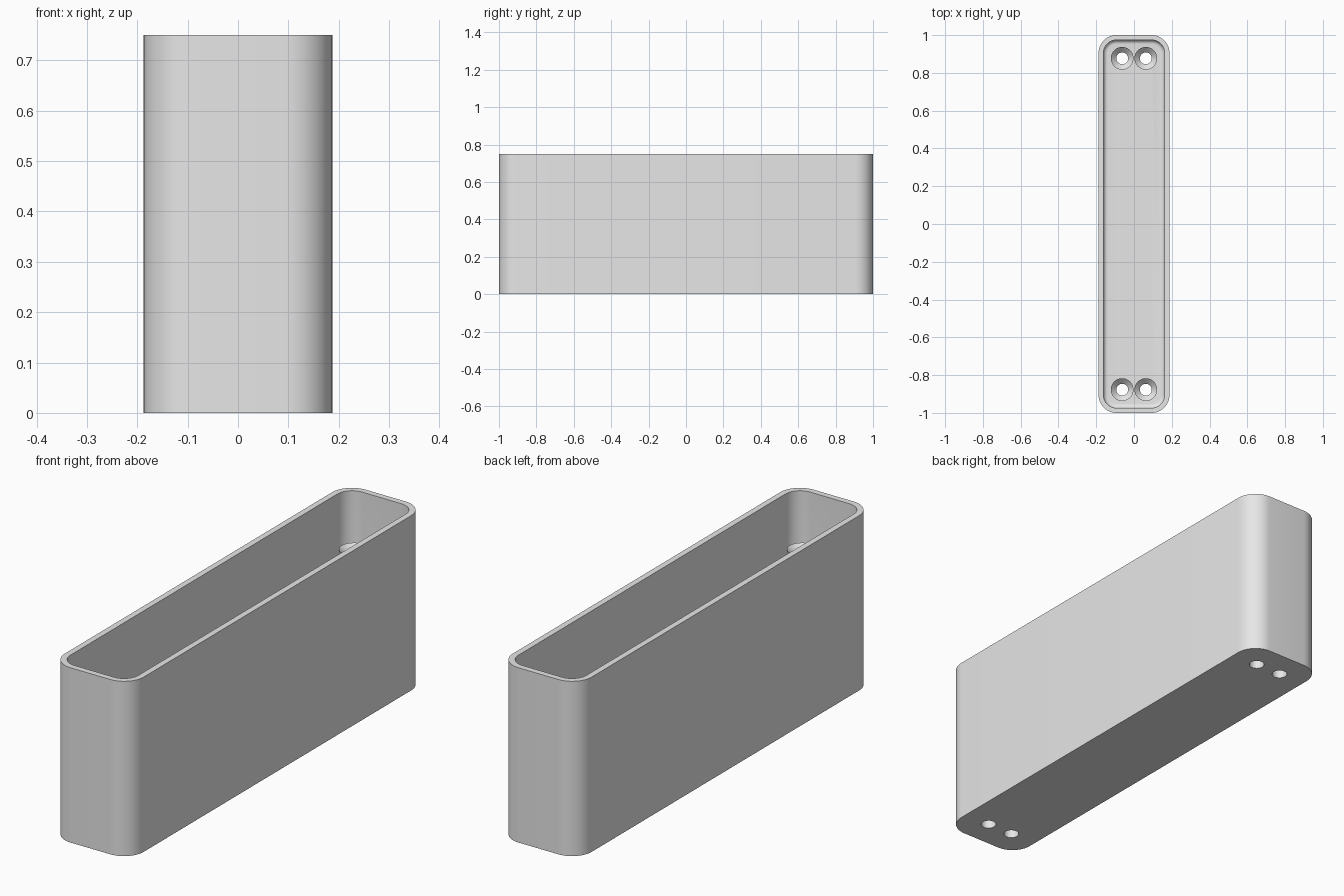
import bpy
import bmesh
from math import sin, cos, pi, radians

cube = bpy.data.objects.get("Cube")
if cube:
    bpy.data.objects.remove(cube, do_unlink=True)

HALF_X, HALF_Y, HEIGHT = 0.1875, 1.0, 0.75
CORNER, WALL, FLOOR, FILLET = 0.094, 0.026, 0.0375, 0.022
HOLE_X, HOLE_Y = 0.0625, 0.877
BORE, POST, POST_TOP = 0.0312, 0.06, 0.55

grey = bpy.data.materials.new("plain grey")
grey.use_nodes = True
colour = (0.8, 0.8, 0.8, 1)
grey.diffuse_color = colour
grey.node_tree.nodes["Principled BSDF"].inputs["Base Color"].default_value = colour


def finish(bm, name):
    bmesh.ops.recalc_face_normals(bm, faces=bm.faces)
    mesh = bpy.data.meshes.new(name)
    bm.to_mesh(mesh)
    bm.free()
    mesh.materials.append(grey)
    obj = bpy.data.objects.new(name, mesh)
    bpy.context.collection.objects.link(obj)
    return obj


def smooth(obj):
    bpy.ops.object.select_all(action="DESELECT")
    obj.select_set(True)
    bpy.context.view_layer.objects.active = obj
    bpy.ops.object.shade_smooth_by_angle(angle=radians(30))


def bridge(bm, a, b):
    n = len(a)
    for i in range(n):
        j = (i + 1) % n
        bm.faces.new((a[i], a[j], b[j], b[i]))


def rounded_ring(bm, inset, z, steps=12):
    """Rounded rectangle of vertices, drawn in from the outer wall."""
    r = CORNER - inset
    cx, cy = HALF_X - CORNER, HALF_Y - CORNER
    ring = []
    for q, (sx, sy) in enumerate(((1, 1), (-1, 1), (-1, -1), (1, -1))):
        for k in range(steps + 1):
            a = (q + k / steps) * pi / 2
            ring.append(bm.verts.new((sx * cx + r * cos(a), sy * cy + r * sin(a), z)))
    return ring


def lathe(name, profile, x, y, closed, sides=48):
    """Spin a radius and height profile around a vertical axis."""
    bm = bmesh.new()
    rings = [[bm.verts.new((x + r * cos(2 * pi * i / sides), y + r * sin(2 * pi * i / sides), z))
              for i in range(sides)] for r, z in profile]
    for a, b in zip(rings, rings[1:]):
        bridge(bm, a, b)
    if closed:
        bridge(bm, rings[-1], rings[0])
    else:
        bm.faces.new(rings[0])
        bm.faces.new(rings[-1])
    return finish(bm, name)


# Open box: outer wall, rim, inner wall, filleted floor
bm = bmesh.new()
levels = [(0, 0), (0, HEIGHT), (WALL, HEIGHT)]
for k in range(7):
    a = k / 6 * pi / 2
    levels.append((WALL + FILLET * (1 - cos(a)), FLOOR + FILLET * (1 - sin(a))))
rings = [rounded_ring(bm, inset, z) for inset, z in levels]
for a, b in zip(rings, rings[1:]):
    bridge(bm, a, b)
bm.faces.new(rings[0])
bm.faces.new(rings[-1])
box = finish(bm, "box_shell")

# Screw holes and hollow posts with countersunk tops
for end, sy in (("front", -1), ("back", 1)):
    for side, sx in (("left", 1), ("right", -1)):
        x, y = sx * HOLE_X, sy * HOLE_Y
        cutter = lathe("hole_cutter", [(BORE, -0.1), (BORE, 0.1)], x, y, False)
        cutter.hide_render = True
        mod = box.modifiers.new("screw_hole", "BOOLEAN")
        mod.object = cutter
        mod.operation = "DIFFERENCE"
        mod.solver = "EXACT"
        bpy.context.view_layer.objects.active = box
        bpy.ops.object.modifier_apply(modifier=mod.name)
        bpy.data.objects.remove(cutter, do_unlink=True)

        base = FLOOR - 0.005
        post = lathe(f"{end}_{side}_screw_post",
                     [(BORE, base), (POST, base), (POST, POST_TOP),
                      (BORE, POST_TOP - (POST - BORE))], x, y, True)
        smooth(post)

smooth(box)
